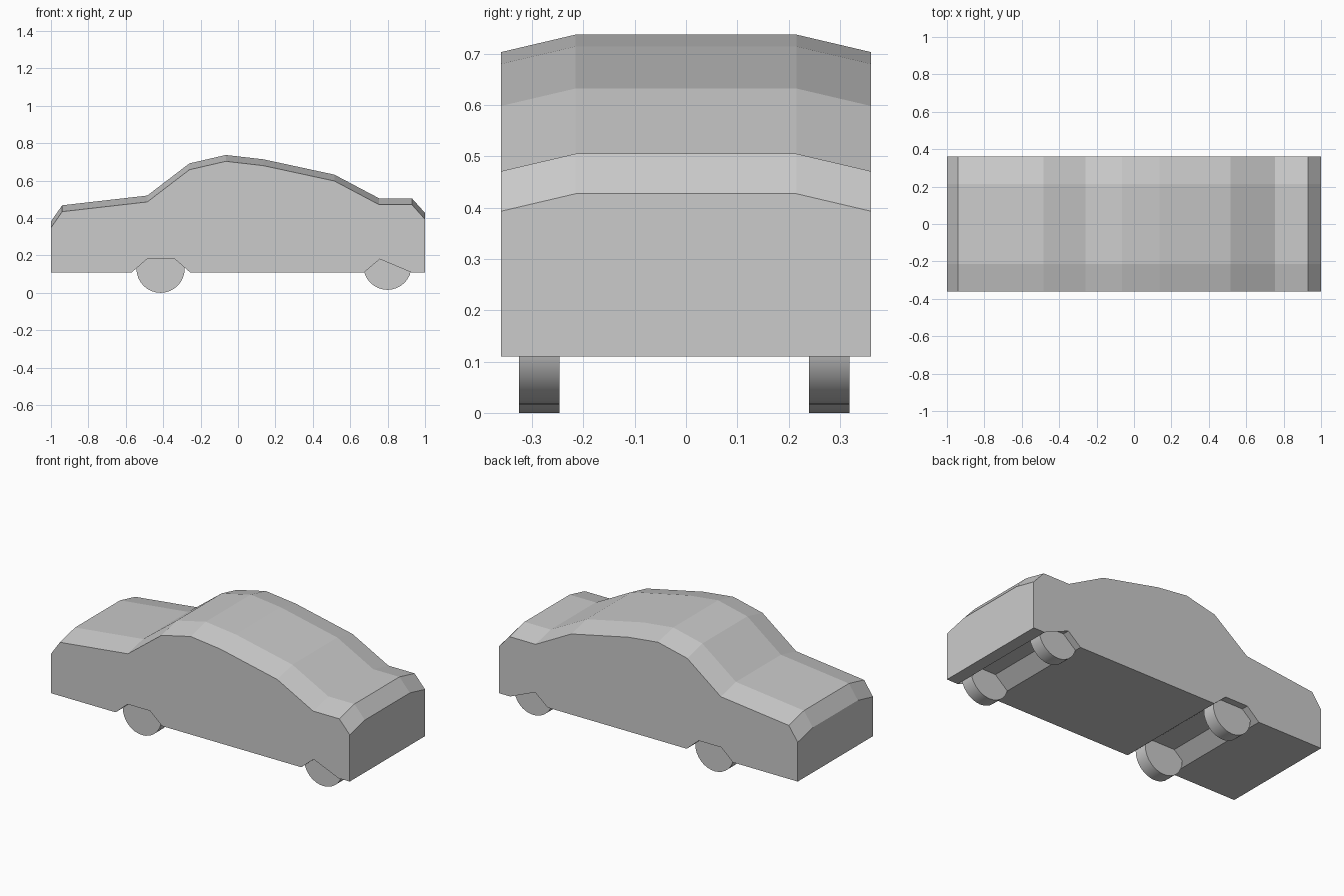
import bpy
import bmesh
from math import pi

if "Cube" in bpy.data.objects:
    bpy.data.objects.remove(bpy.data.objects["Cube"])

# Side silhouette of the upper body along the centre (x, z), front bumper to rear bumper
TOP = [(-1, .382), (-.94, .468), (-.485, .52), (-.26, .692), (-.065, .737),
       (.135, .714), (.515, .632), (.755, .505), (.93, .505), (1, .427)]
# Underside with two wheel arches, rear to front
BOTTOM = [(1, .11), (.925, .11), (.877, .18), (.758, .18), (.675, .11),
          (-.257, .11), (-.337, .18), (-.487, .18), (-.567, .11), (-1, .11)]
# Cross stations: (y, drop of the upper edge)
STATIONS = [(-.36, .034), (-.215, 0), (.215, 0), (.36, .034)]


def make_object(name, bm):
    bmesh.ops.recalc_face_normals(bm, faces=bm.faces[:])
    mesh = bpy.data.meshes.new(name)
    bm.to_mesh(mesh)
    bm.free()
    obj = bpy.data.objects.new(name, mesh)
    bpy.context.collection.objects.link(obj)
    return obj


def make_body():
    bm = bmesh.new()
    rings = []
    for y, drop in STATIONS:
        ring = [(x, y, z - drop) for x, z in TOP] + [(x, y, z) for x, z in BOTTOM]
        rings.append([bm.verts.new(p) for p in ring])
    # Skin between neighbouring stations
    n = len(rings[0])
    for a, b in zip(rings, rings[1:]):
        for i in range(n):
            j = (i + 1) % n
            bm.faces.new((a[i], a[j], b[j], b[i]))
    # Flat sides
    sides = [bm.faces.new(rings[0]), bm.faces.new(rings[-1])]
    bmesh.ops.triangulate(bm, faces=sides)
    return make_object("car_body", bm)


def make_wheel(name, x, y, z, radius):
    bpy.ops.mesh.primitive_cylinder_add(vertices=32, radius=radius, depth=.079,
                                        location=(x, y, z), rotation=(pi / 2, 0, 0))
    wheel = bpy.context.object
    wheel.name = name
    bpy.ops.object.shade_smooth_by_angle(angle=pi / 6)


make_body()

# Four wheels on two axles
for axle, x, z, radius in (("front", -.414, .129, .129), ("rear", .799, .145, .129)):
    for side, y in (("right", -.286), ("left", .279)):
        make_wheel(f"{axle}_{side}_wheel", x, y, z, radius)
